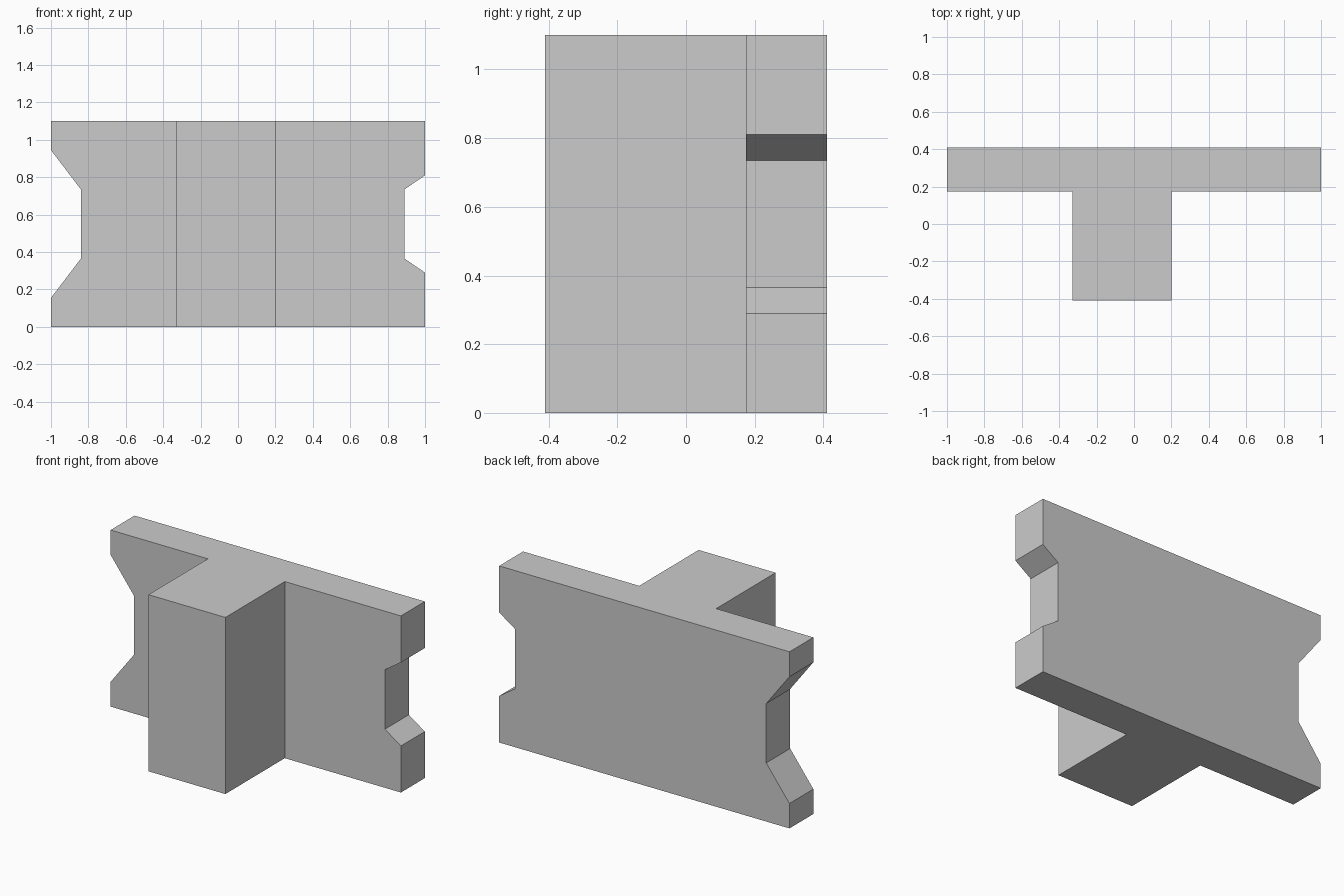
import bpy
import bmesh
from mathutils import Vector

cube = bpy.data.objects.get("Cube")
if cube:
    bpy.data.objects.remove(cube, do_unlink=True)

HEIGHT = 1.10
DEPTH = 0.41       # half depth
PLATE_Y = 0.175    # front face of the crosswise plate
MID = HEIGHT / 2

grey = bpy.data.materials.new("plain grey")
grey.use_nodes = True
colour = (0.6, 0.6, 0.6, 1)
grey.diffuse_color = colour
grey.node_tree.nodes["Principled BSDF"].inputs["Base Color"].default_value = colour


def prism(name, outline, sweep):
    """Extrude a closed outline along a vector into a solid."""
    bm = bmesh.new()
    face = bm.faces.new([bm.verts.new(p) for p in outline])
    new = bmesh.ops.extrude_face_region(bm, geom=[face])["geom"]
    bmesh.ops.translate(bm, vec=Vector(sweep),
                        verts=[v for v in new if isinstance(v, bmesh.types.BMVert)])
    bmesh.ops.recalc_face_normals(bm, faces=bm.faces)
    mesh = bpy.data.meshes.new(name)
    bm.to_mesh(mesh)
    bm.free()
    mesh.materials.append(grey)
    obj = bpy.data.objects.new(name, mesh)
    bpy.context.collection.objects.link(obj)
    return obj


# T-shaped block: wide plate at the back, stem to the front
t_outline = [(-1, DEPTH), (-1, PLATE_Y), (-0.33, PLATE_Y), (-0.33, -DEPTH),
             (0.2, -DEPTH), (0.2, PLATE_Y), (1, PLATE_Y), (1, DEPTH)]
block = prism("t_block", [(x, y, 0) for x, y in t_outline], (0, 0, HEIGHT))


def cut_notch(side, floor_x, inner, outer):
    """Cut a flared notch into one end of the plate."""
    reach = 1.1
    flare = inner + (outer - inner) * (reach - floor_x) / (1 - floor_x)
    outline = [(side * floor_x, 0, MID - inner), (side * reach, 0, MID - flare),
               (side * reach, 0, MID + flare), (side * floor_x, 0, MID + inner)]
    cutter = prism("notch_cutter", outline, (0, 1, 0))
    cutter.hide_render = True
    mod = block.modifiers.new("notch", "BOOLEAN")
    mod.operation = "DIFFERENCE"
    mod.solver = "EXACT"
    mod.object = cutter
    bpy.context.view_layer.update()
    evaluated = block.evaluated_get(bpy.context.evaluated_depsgraph_get())
    result = bpy.data.meshes.new_from_object(evaluated)
    block.modifiers.clear()
    block.data = result
    bpy.data.objects.remove(cutter, do_unlink=True)


cut_notch(-1, 0.84, 0.185, 0.395)   # deep notch on the right end
cut_notch(1, 0.89, 0.185, 0.26)     # shallow notch on the left end
